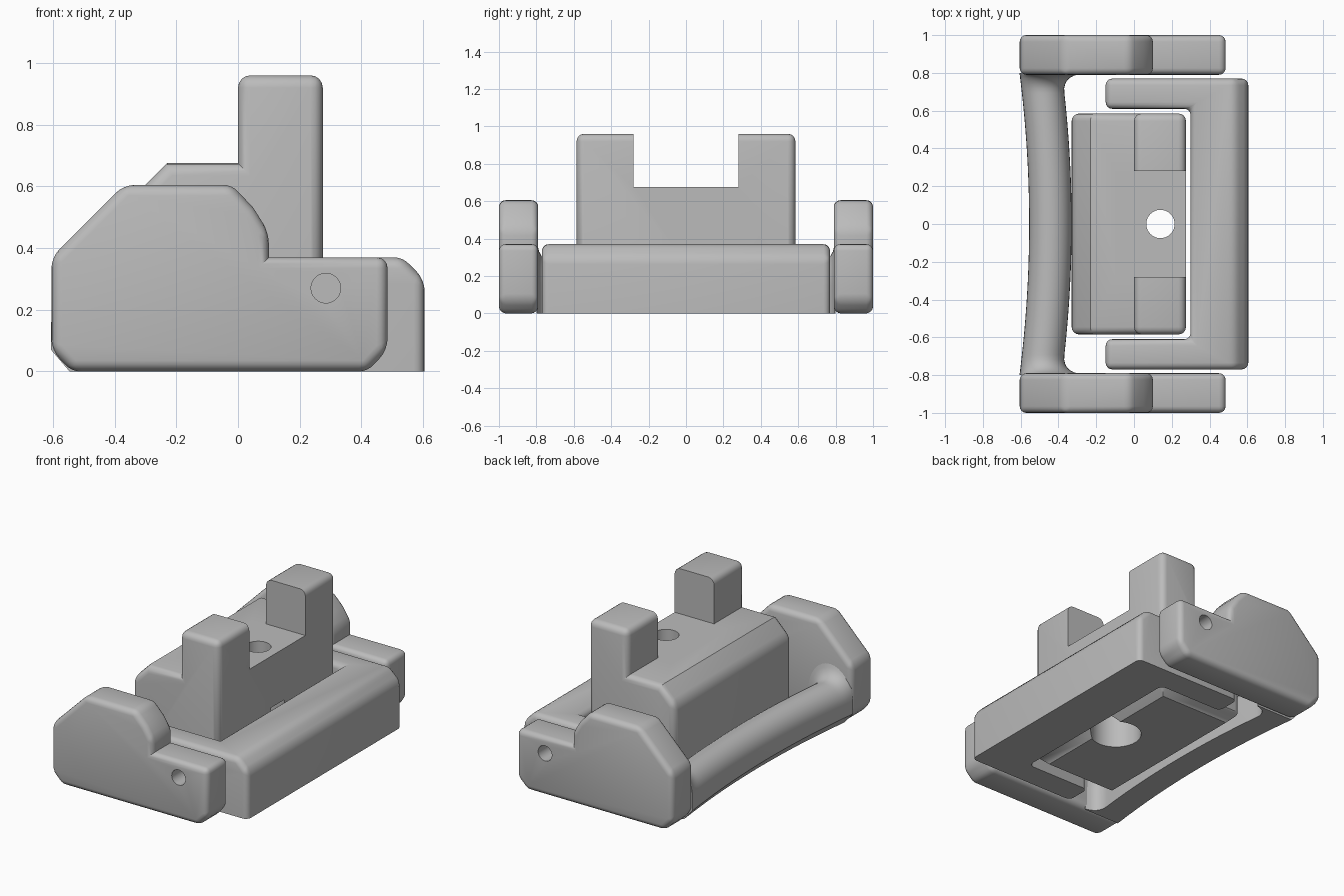
import bpy, bmesh, math
from mathutils import Matrix, Vector

cube = bpy.data.objects.get("Cube")
if cube:
    bpy.data.objects.remove(cube, do_unlink=True)

grey = bpy.data.materials.new("plain grey")
grey.use_nodes = True
grey.diffuse_color = (0.5, 0.5, 0.5, 1)
grey.node_tree.nodes["Principled BSDF"].inputs["Base Color"].default_value = (0.5, 0.5, 0.5, 1)


def extrude(points, axis, lo, hi):
    """Prism from a 2D profile: axis 'y' takes (x, z) points, axis 'z' takes (x, y)."""
    bm = bmesh.new()
    place = (lambda p: (p[0], lo, p[1])) if axis == 'y' else (lambda p: (p[0], p[1], lo))
    face = bm.faces.new([bm.verts.new(place(p)) for p in points])
    moved = bmesh.ops.extrude_face_region(bm, geom=[face])["geom"]
    step = Vector((0, hi - lo, 0)) if axis == 'y' else Vector((0, 0, hi - lo))
    bmesh.ops.translate(bm, verts=[v for v in moved if isinstance(v, bmesh.types.BMVert)], vec=step)
    bmesh.ops.recalc_face_normals(bm, faces=bm.faces)
    return bm


def bevel(bm, rule, width, segments=4):
    bm.normal_update()
    edges = [e for e in bm.edges if e.calc_face_angle(0) > 0.4 and rule(e)]
    bmesh.ops.bevel(bm, geom=edges, offset=width, segments=segments, profile=0.5,
                    affect='EDGES', clamp_overlap=True)


def make(name, bm):
    mesh = bpy.data.meshes.new(name)
    bmesh.ops.recalc_face_normals(bm, faces=bm.faces)
    bm.to_mesh(mesh)
    bm.free()
    obj = bpy.data.objects.new(name, mesh)
    bpy.context.collection.objects.link(obj)
    mesh.materials.append(grey)
    return obj


def box(lo, hi):
    return extrude([(lo[0], lo[1]), (hi[0], lo[1]), (hi[0], hi[1]), (lo[0], hi[1])], 'z', lo[2], hi[2])


def cylinder(center, radius, length, along_y=False):
    bm = bmesh.new()
    turn = Matrix.Rotation(math.pi / 2, 4, 'X') if along_y else Matrix()
    bmesh.ops.create_cone(bm, cap_ends=True, segments=40, radius1=radius, radius2=radius,
                          depth=length, matrix=Matrix.Translation(center) @ turn)
    return bm


def activate(obj):
    bpy.ops.object.select_all(action='DESELECT')
    obj.select_set(True)
    bpy.context.view_layer.objects.active = obj


def cut(obj, cutter_bm):
    cutter = make("cutter", cutter_bm)
    cutter.hide_render = True
    mod = obj.modifiers.new("cut", 'BOOLEAN')
    mod.operation, mod.solver, mod.object = 'DIFFERENCE', 'EXACT', cutter
    activate(obj)
    bpy.ops.object.modifier_apply(modifier=mod.name)
    bpy.data.objects.remove(cutter, do_unlink=True)


def finish(obj):
    activate(obj)
    bpy.ops.object.shade_smooth_by_angle(angle=math.radians(35))


def at_bottom(e):
    return all(v.co.z < 0.01 for v in e.verts)


# Side plates with pin holes
plate = [(-0.54, 0), (0.42, 0), (0.485, 0.07), (0.485, 0.37), (0.1, 0.37), (0.1, 0.45),
         (0.05, 0.53), (-0.02, 0.605), (-0.37, 0.605), (-0.605, 0.37), (-0.605, 0.07)]
for side, name in ((1, "back_side_plate"), (-1, "front_side_plate")):
    bm = extrude(plate, 'y', side * 0.79, side * 1.0)
    bevel(bm, lambda e: e.is_convex, 0.035)
    obj = make(name, bm)
    cut(obj, cylinder((0.285, side * 0.9, 0.27), 0.048, 0.4, True))
    finish(obj)

# Curved handle bar: rounded top, flat underside, flared where it meets the plates
bm = bmesh.new()
rings = []
count = 48
for i in range(count + 1):
    y = -0.8 * math.cos(math.pi * i / count)
    bow = 0.05 * (y / 0.79) ** 2
    t = min(1, max(0, (abs(y) - 0.7) / 0.09))
    flare = 0.09 * (1 - math.sqrt(1 - t * t))
    outer, inner, top = -0.555 - bow, -0.33 - bow + flare, 0.27 + flare
    mid, half = (outer + inner) / 2, (inner - outer) / 2
    section = [(inner, 0), (outer + 0.06, 0), (outer, 0.07)]
    for k in range(17):
        a = math.pi * (1 - k / 16)
        section.append((mid + half * math.cos(a), 0.15 + (top - 0.15) * math.sin(a)))
    rings.append([bm.verts.new((x, y, z)) for x, z in section])
for a, b in zip(rings, rings[1:]):
    for j in range(len(a)):
        k = (j + 1) % len(a)
        bm.faces.new((a[j], a[k], b[k], b[j]))
bm.faces.new(rings[0])
bm.faces.new(rings[-1])
finish(make("handle_bar", bm))

# C-shaped frame with a sloped outer top edge and shallow pin sockets
outline = [(-0.15, -0.77), (0.605, -0.77), (0.605, 0.77), (-0.15, 0.77),
           (-0.15, 0.61), (0.3, 0.61), (0.3, -0.61), (-0.15, -0.61)]
bm = extrude(outline, 'z', 0, 0.37)
bevel(bm, lambda e: all(v.co.x > 0.6 and v.co.z > 0.3 for v in e.verts), 0.072, 1)
bevel(bm, lambda e: not at_bottom(e), 0.035)
frame = make("c_frame", bm)
for side in (1, -1):
    cut(frame, cylinder((0.285, side * 0.76, 0.27), 0.048, 0.16, True))
finish(frame)

# Centre block with two posts, chamfered underside and a stepped vertical hole
profile = [(-0.33, 0), (0.275, 0), (0.275, 0.96), (0, 0.96), (0, 0.675), (-0.23, 0.675), (-0.33, 0.575)]
bm = extrude(profile, 'y', -0.585, 0.585)
bevel(bm, at_bottom, 0.06, 1)
bevel(bm, lambda e: e.is_convex and max(v.co.z for v in e.verts) > 0.1
      and not all(abs(v.co.z - 0.675) < 0.01 and v.co.x < -0.1 for v in e.verts), 0.04)
block = make("centre_block", bm)
cut(block, box((-0.1, -0.28, 0.675), (0.4, 0.28, 1.1)))
cut(block, cylinder((0.14, 0, 0.4), 0.075, 1.2))
cut(block, cylinder((0.14, 0, 0.1), 0.15, 0.5))
finish(block)
